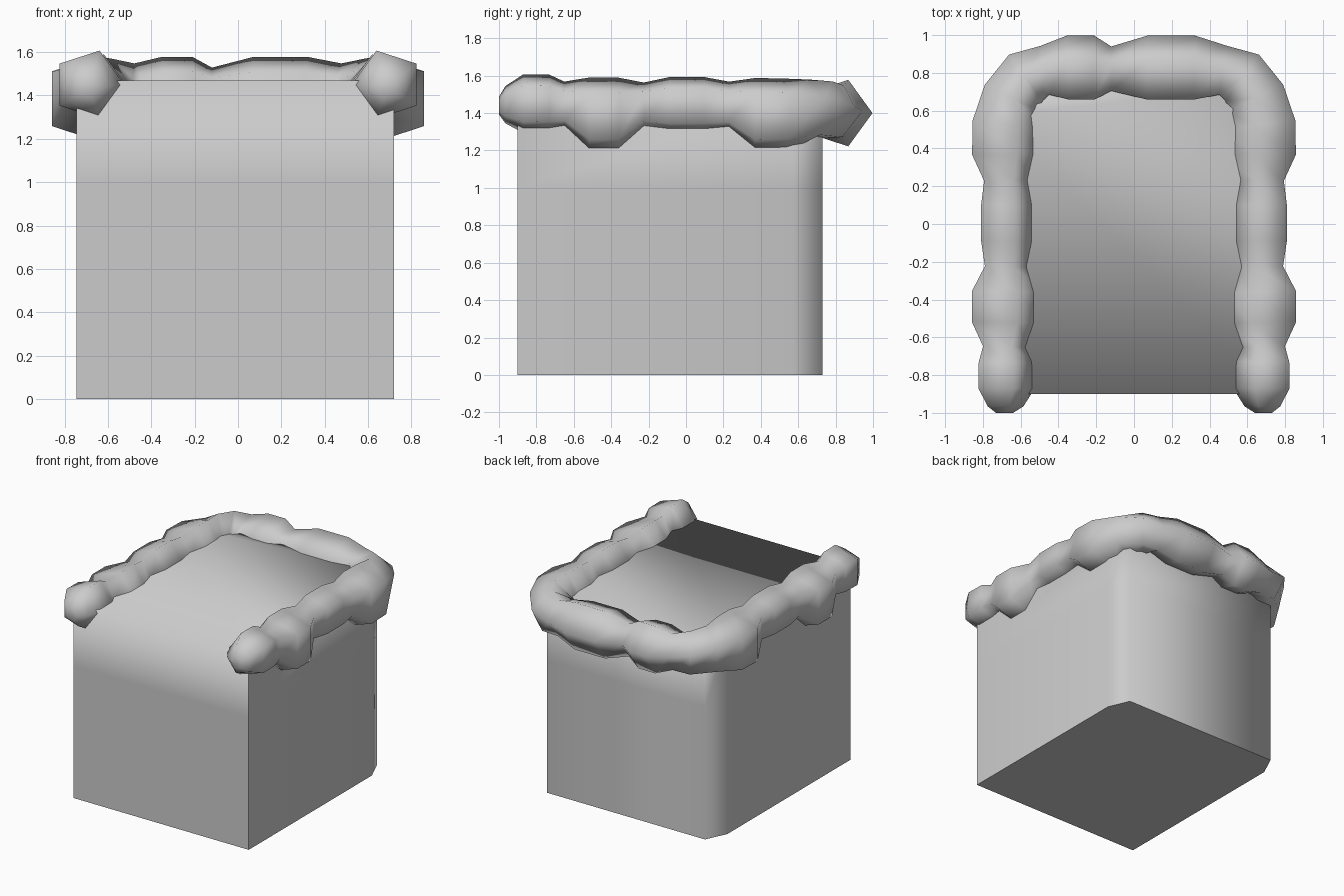
import bpy, bmesh
from math import sin, cos, radians
from mathutils import Vector

if "Cube" in bpy.data.objects:
    bpy.data.objects.remove(bpy.data.objects["Cube"])


def make_object(name, bm):
    bmesh.ops.recalc_face_normals(bm, faces=bm.faces)
    for f in bm.faces:
        f.smooth = True
    me = bpy.data.meshes.new(name)
    bm.to_mesh(me)
    bm.free()
    ob = bpy.data.objects.new(name, me)
    bpy.context.collection.objects.link(ob)
    return ob


def bridge(bm, a, b):
    n = len(a)
    for i in range(n):
        bm.faces.new((a[i], a[(i + 1) % n], b[(i + 1) % n], b[i]))


# Block body: footprint with chamfered back corners, one loop under the top
footprint = [(-0.745, -0.9), (0.72, -0.9), (0.72, 0.57),
             (0.65, 0.73), (-0.67, 0.73), (-0.745, 0.57)]
bm = bmesh.new()
rows = [[bm.verts.new((x, y, z)) for x, y in footprint] for z in (0, 1.0, 1.47)]
for a, b in zip(rows, rows[1:]):
    bridge(bm, a, b)
bottom = bm.faces.new(rows[0])
bm.faces.new(rows[2])
# front corners, base and side top edges stay sharp
for e in bm.edges:
    u, v = e.verts
    mid = (u.co + v.co) / 2
    front_corner = u.co.y < -0.89 and v.co.y < -0.89 and abs(mid.x) > 0.7
    side_top = mid.z > 1.4 and abs(mid.x) > 0.7
    if front_corner or side_top or e in bottom.edges[:]:
        e.smooth = False
make_object("block_body", bm)

# Lumpy five-sided border: x, y, z, radius, roll of the cross-section
side = [(0.69, -1.0, 1.44, 0.05, 36), (0.69, -0.965, 1.445, 0.105, 36),
        (0.69, -0.87, 1.45, 0.165, 36), (0.69, -0.73, 1.45, 0.163, 36),
        (0.69, -0.65, 1.44, 0.135, 36), (0.685, -0.52, 1.385, 0.215, 36),
        (0.685, -0.36, 1.385, 0.215, 36), (0.68, -0.225, 1.435, 0.135, 36),
        (0.68, -0.09, 1.44, 0.16, 36), (0.68, 0.10, 1.44, 0.16, 36),
        (0.68, 0.23, 1.435, 0.14, 36), (0.685, 0.37, 1.385, 0.213, 36),
        (0.685, 0.53, 1.385, 0.21, 36), (0.65, 0.67, 1.41, 0.17, 24),
        (0.57, 0.77, 1.41, 0.16, 12), (0.47, 0.80, 1.41, 0.145, 0)]
back = [(0.32, 0.81, 1.4, 0.187, 0), (0.07, 0.81, 1.4, 0.187, 0),
        (-0.12, 0.81, 1.405, 0.13, 0), (-0.21, 0.81, 1.4, 0.187, 0),
        (-0.35, 0.81, 1.4, 0.187, 0)]
path = side + back + [(-p[0], *p[1:]) for p in reversed(side)]

bm = bmesh.new()
rings = []
for i, (x, y, z, r, roll) in enumerate(path):
    p, q = path[max(i - 1, 0)], path[min(i + 1, len(path) - 1)]
    t = Vector((q[0] - p[0], q[1] - p[1], 0)).normalized()
    out = Vector((t.y, -t.x, 0))
    ring = []
    for k in range(5):
        a = radians(roll + 72 * k)
        ring.append(bm.verts.new(Vector((x, y, z)) + out * r * cos(a)
                                 + Vector((0, 0, r * sin(a)))))
    rings.append(ring)
for a, b in zip(rings, rings[1:]):
    bridge(bm, a, b)
bm.faces.new(rings[0])
bm.faces.new(rings[-1])
make_object("lumpy_border", bm)
